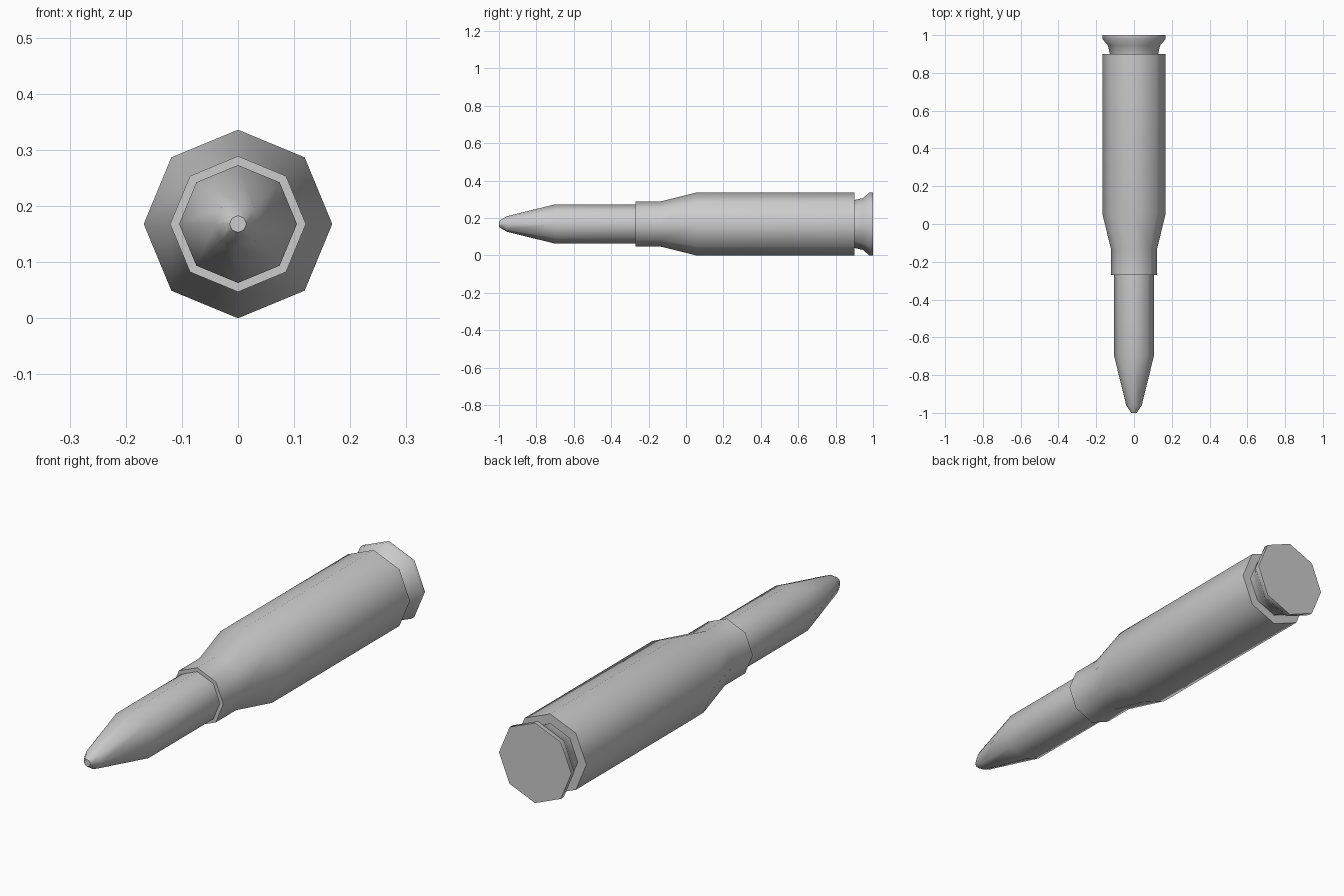
import bpy, bmesh, math

if "Cube" in bpy.data.objects:
    bpy.data.objects.remove(bpy.data.objects["Cube"])

SIDES = 8
CENTRE_Z = 0.168


def lathe(name, profile):
    """Revolve (y, radius) points around the long axis into a closed octagonal solid."""
    bm = bmesh.new()
    rings = []
    for y, r in profile:
        ring = []
        for i in range(SIDES):
            a = 2 * math.pi * i / SIDES
            ring.append(bm.verts.new((r * math.cos(a), y, CENTRE_Z + r * math.sin(a))))
        rings.append(ring)
    for a, b in zip(rings, rings[1:]):
        for i in range(SIDES):
            j = (i + 1) % SIDES
            bm.faces.new((a[i], a[j], b[j], b[i]))
    bm.faces.new(rings[0])
    bm.faces.new(rings[-1])
    bmesh.ops.recalc_face_normals(bm, faces=bm.faces[:])
    mesh = bpy.data.meshes.new(name)
    bm.to_mesh(mesh)
    bm.free()
    obj = bpy.data.objects.new(name, mesh)
    bpy.context.collection.objects.link(obj)
    # soft sides, crisp steps and end caps
    bpy.ops.object.select_all(action='DESELECT')
    obj.select_set(True)
    bpy.context.view_layer.objects.active = obj
    bpy.ops.object.shade_smooth_by_angle(angle=math.radians(50))
    return obj


# pointed front projectile, stepping out into neck, shoulder, body, groove and rim
lathe("cartridge", [
    (-1.0, 0.015), (-0.96, 0.041), (-0.70, 0.105), (-0.27, 0.105),   # projectile
    (-0.27, 0.121), (-0.135, 0.121), (0.055, 0.168), (0.90, 0.168),  # case
    (0.90, 0.128), (0.945, 0.138), (0.98, 0.168), (1.0, 0.168),      # groove and rim
])
